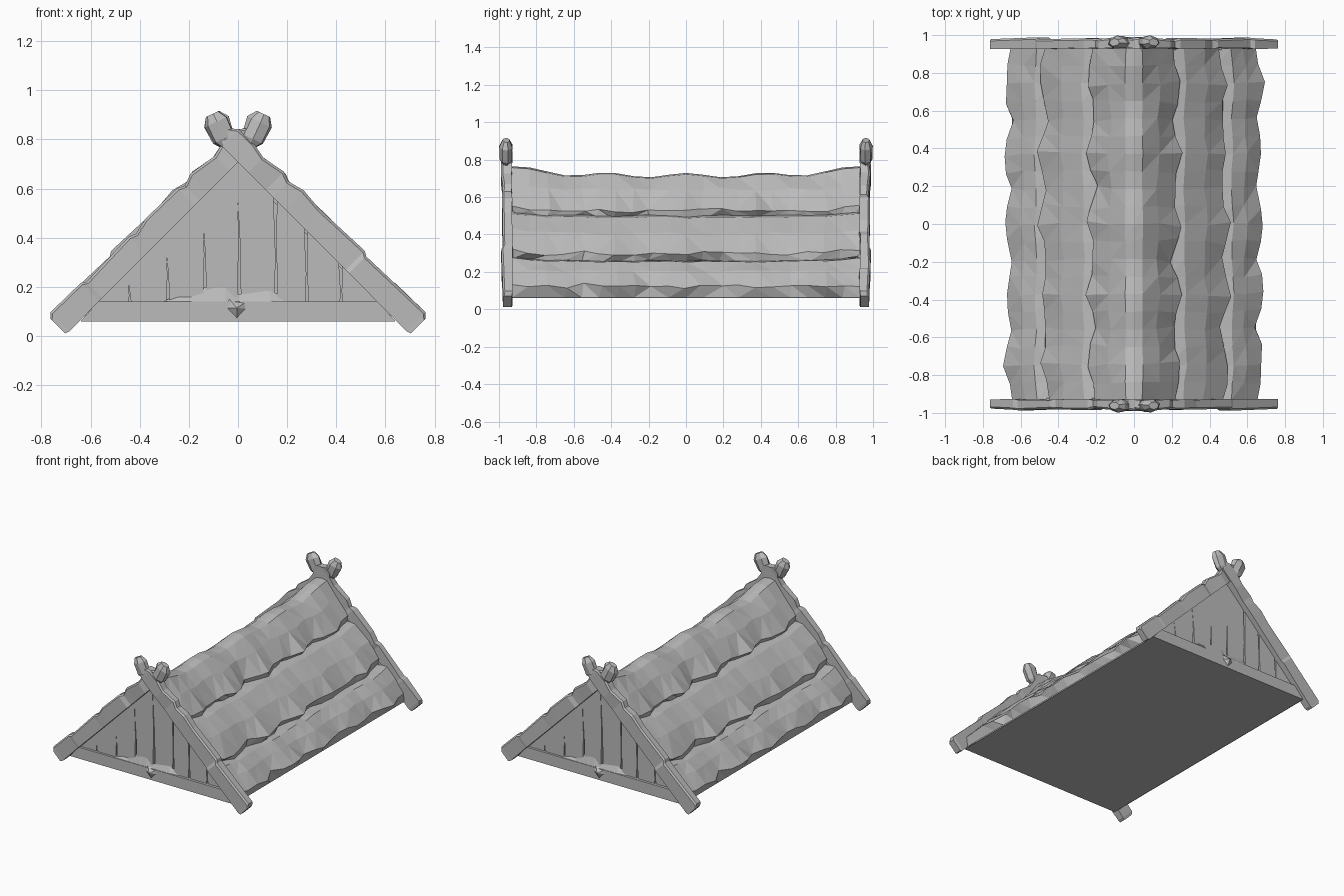
import bpy, bmesh, math, random
from mathutils import Vector, Matrix

if "Cube" in bpy.data.objects:
    bpy.data.objects.remove(bpy.data.objects["Cube"], do_unlink=True)
random.seed(4)

grey = bpy.data.materials.new("weathered_grey")
grey.use_nodes = True
grey.diffuse_color = (0.5, 0.5, 0.5, 1)
bsdf = next(n for n in grey.node_tree.nodes if n.type == 'BSDF_PRINCIPLED')
bsdf.inputs["Base Color"].default_value = (0.5, 0.5, 0.5, 1)


def finish(bm, name, twin=True):
    """Make the object, and its half-turn copy at the other end of the hut."""
    bmesh.ops.recalc_face_normals(bm, faces=bm.faces)
    mesh = bpy.data.meshes.new(name)
    bm.to_mesh(mesh)
    bm.free()
    mesh.materials.append(grey)
    for end in (("front", 0), ("back", math.pi))[:2 if twin else 1]:
        label = f"{end[0]}_{name}" if twin else name
        obj = bpy.data.objects.new(label, mesh)
        obj.rotation_euler.z = end[1]
        bpy.context.collection.objects.link(obj)


def prism(bm, outline, y0, y1):
    """Extrude an x-z outline between two depths."""
    a = [bm.verts.new((x, y0, z)) for x, z in outline]
    b = [bm.verts.new((x, y1, z)) for x, z in outline]
    bm.faces.new(a)
    bm.faces.new(b[::-1])
    for i in range(len(a)):
        j = (i + 1) % len(a)
        bm.faces.new((a[i], b[i], b[j], a[j]))


def loft(bm, rings, closed):
    """Skin rows of points; closed rows get end caps."""
    rows = [[bm.verts.new(p) for p in ring] for ring in rings]
    n = len(rows[0])
    for r, s in zip(rows, rows[1:]):
        for i in range(n if closed else n - 1):
            j = (i + 1) % n
            bm.faces.new((r[i], r[j], s[j], s[i]))
    if closed:
        bm.faces.new(rows[0][::-1])
        bm.faces.new(rows[-1])


# Solid core with the flat floor
bm = bmesh.new()
prism(bm, [(-0.64, 0.06), (0.64, 0.06), (0, 0.69)], -0.925, 0.925)
finish(bm, "core_and_floor", twin=False)

# Roof slope: three overlapping tiers, (x, z, amount of waviness)
profile = [(0, 0.717, 0), (0.045, 0.71, 0.1), (0.13, 0.64, 0.4), (0.225, 0.525, 1),
           (0.215, 0.49, 0.8), (0.185, 0.505, 0), (0.27, 0.49, 0.3),
           (0.38, 0.405, 0.5), (0.48, 0.295, 1), (0.465, 0.255, 0.8),
           (0.435, 0.26, 0), (0.52, 0.255, 0.3), (0.59, 0.205, 0.5),
           (0.667, 0.125, 0.8), (0.645, 0.062, 0)]
stations = 21
rings = []
for k in range(stations):
    y = -0.93 + 1.86 * k / (stations - 1)
    wave = -math.cos(2 * math.pi * 5 * k / (stations - 1))
    rise = 0.045 * (y / 0.93) ** 4
    ridge = rise + 0.012 * math.cos(y * 15)
    ring = []
    for i, (x, z, w) in enumerate(profile):
        jit = random.uniform(-0.016, 0.016) * w
        out = 0.02 * wave * w + jit
        lift = ridge if i < 2 else rise * 0.4 * (i < 12)
        slip = random.uniform(-0.02, 0.02) * w if 0 < k < stations - 1 else 0
        ring.append((x + out, y + slip, z + lift - out * 0.3 + random.uniform(-0.012, 0.012) * w))
    rings.append(ring)
bm = bmesh.new()
loft(bm, rings, False)
bmesh.ops.triangulate(bm, faces=bm.faces)
bmesh.ops.recalc_face_normals(bm, faces=bm.faces)
finish(bm, "roof_slope")

# Chipped barge beams: (distance along, lower offset, upper offset)
beam_a = [(0, -0.045, 0.04), (0.02, -0.052, 0.058), (0.19, -0.05, 0.055), (0.21, -0.05, 0.042),
          (0.46, -0.05, 0.05), (0.49, -0.05, 0.038), (0.56, -0.05, 0.054),
          (0.74, -0.05, 0.05), (0.77, -0.05, 0.036), (0.82, -0.05, 0.054),
          (0.94, -0.05, 0.035), (1.0, -0.05, 0.05), (1.08, -0.05, 0.048), (1.11, -0.025, 0.025)]
beam_b = [(0, -0.045, 0.04), (0.02, -0.052, 0.058), (0.35, -0.05, 0.048), (0.37, -0.05, 0.06),
          (0.62, -0.05, 0.05), (0.72, -0.05, 0.058), (0.79, -0.05, 0.04),
          (0.83, -0.05, 0.055), (0.93, -0.05, 0.036), (1.0, -0.05, 0.05),
          (1.08, -0.05, 0.048), (1.11, -0.025, 0.025)]


def beam(name, side, cuts, depth):
    bm = bmesh.new()
    d = math.sqrt(0.5)
    rings = []
    for t, low, high in cuts:
        cx, cz = 0.735 - t * d, 0.043 + t * d
        y0 = -0.982 - depth + random.uniform(-0.005, 0.007)
        y1 = -0.93 + random.uniform(-0.005, 0.005)
        c = 0.01
        section = [(low, y0), (high - c, y0), (high, y0 + c), (high, y1), (low, y1)]
        rings.append([(side * (cx + o * d), y, cz + o * d) for o, y in section])
    loft(bm, rings, True)
    finish(bm, name)


beam("left_beam", 1, beam_b, 0.003)
beam("right_beam", -1, beam_a, 0)

# Faceted knobs on the crossed beam tips
for side, name in ((1, "left_knob"), (-1, "right_knob")):
    bm = bmesh.new()
    rings = []
    for t, r in ((-0.075, 0.026), (-0.045, 0.048), (0.03, 0.052), (0.066, 0.03)):
        ring = []
        for i in range(7):
            a = 2 * math.pi * i / 7 + 0.3
            rr = r * random.uniform(0.92, 1.1)
            p = Vector((rr * math.cos(a), rr * 0.68 * math.sin(a), t))
            p = Matrix.Rotation(side * math.radians(25), 3, 'Y') @ p
            ring.append(p + Vector((side * 0.076, -0.962, 0.844)))
        rings.append(ring)
    loft(bm, rings, True)
    finish(bm, name)

# Gable planks with narrow tapering gaps between them
gaps = [-0.62, -0.44, -0.285, -0.135, 0.005, 0.155, 0.28, 0.42, 0.62]
bm = bmesh.new()
for a, b in zip(gaps, gaps[1:]):
    a0, b0 = a + 0.008, b - 0.008
    a1, b1 = a + 0.003 - 0.02 * (a < 0.1), b - 0.012
    mid = (a + b) / 2 + 0.01
    top = lambda x: 0.74 - abs(x)
    outline = [(a0, 0.1), (b0, 0.1), (b0 + 0.006, top(b) * 0.55), (b1, max(top(b1), 0.12)),
               (a1, max(top(a1), 0.12)), (a0 - 0.006, top(a) * 0.55)]
    prism(bm, outline, -0.946 + random.uniform(-0.004, 0.004), -0.92)
finish(bm, "gable_planks")

# Tie beam along the foot of the gable, with a worn sloping ledge
bm = bmesh.new()
prism(bm, [(-0.64, 0.06), (0.64, 0.06), (0.57, 0.14), (-0.57, 0.14)], -0.962, -0.92)
loft(bm, [[(x, -0.96, 0.135), (x, -0.94, 0.14 + h), (x, -0.93, 0.135)]
          for x, h in ((-0.3, 0.005), (-0.19, 0.04), (-0.05, 0.085), (0.0, 0.03), (0.13, 0.05), (0.2, 0.005))], True)
finish(bm, "tie_beam")

# Splintered wedge in the middle of the tie beam
bm = bmesh.new()
outline = [(-0.055, 0.115), (-0.005, 0.062), (0.04, 0.11), (0.035, 0.14), (-0.035, 0.15)]
back = [bm.verts.new((x, -0.955, z)) for x, z in outline]
tip = bm.verts.new((-0.005, -0.985, 0.115))
bm.faces.new(back)
for i in range(len(back)):
    bm.faces.new((back[i], back[(i + 1) % len(back)], tip))
finish(bm, "tie_wedge")
